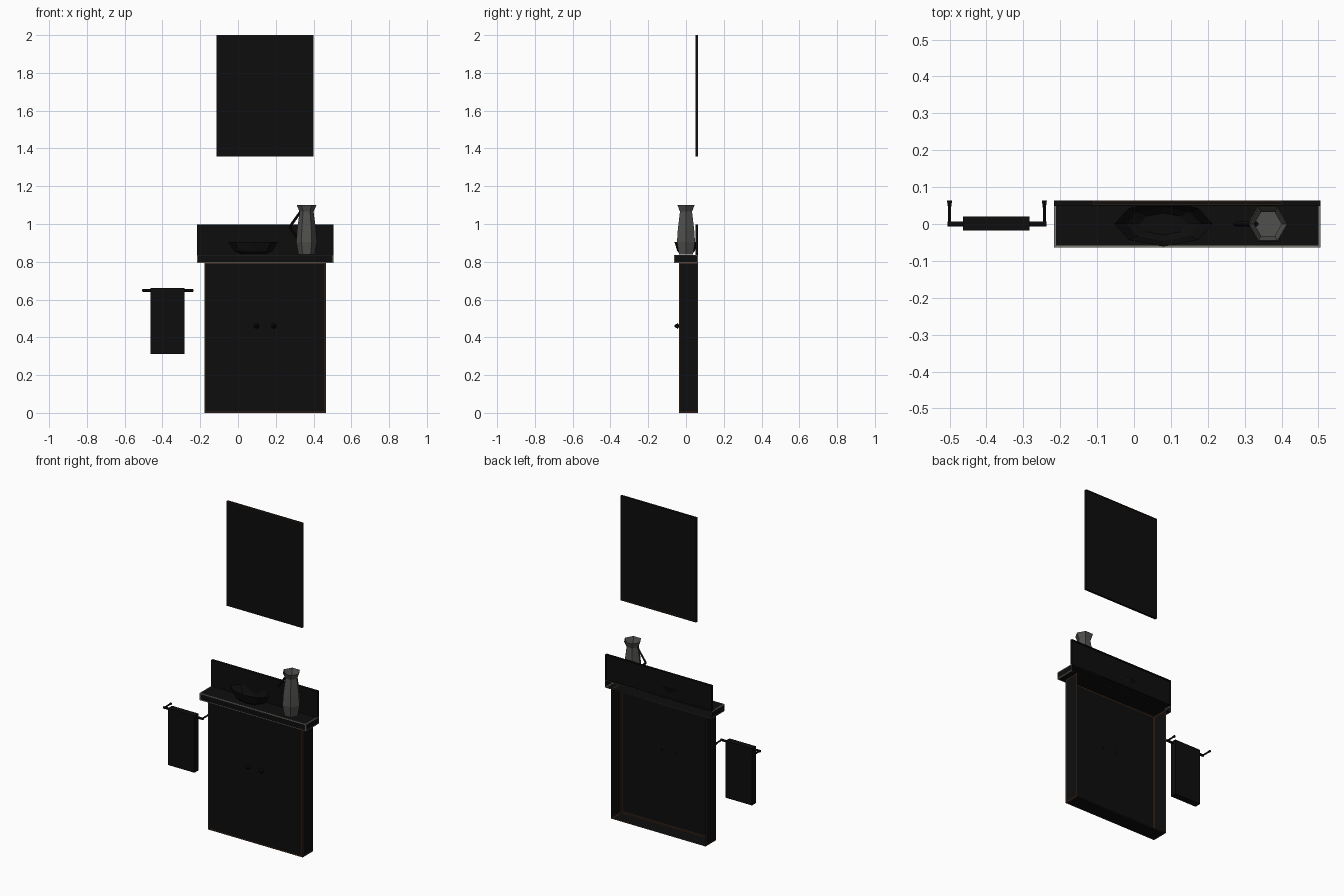
import bpy, bmesh, math
from mathutils import Vector

if "Cube" in bpy.data.objects:
    bpy.data.objects.remove(bpy.data.objects["Cube"])

def mat(name, c):
    m = bpy.data.materials.new(name)
    m.diffuse_color = (*c, 1)
    m.use_nodes = True
    m.node_tree.nodes["Principled BSDF"].inputs["Base Color"].default_value = m.diffuse_color
    return m

BLACK = mat("dark", (0.004, 0.004, 0.004))
WOOD = mat("wood_edge", (0.045, 0.02, 0.01))
STONE = mat("stone_edge", (0.2, 0.2, 0.18))
CLAY = mat("jug_grey", (0.08, 0.08, 0.075))
CX, BACK = 0.144, 0.064

def finish(name, bm, mats):
    me = bpy.data.meshes.new(name)
    bm.to_mesh(me)
    bm.free()
    for m in mats:
        me.materials.append(m)
    ob = bpy.data.objects.new(name, me)
    bpy.context.collection.objects.link(ob)
    return ob

def box(name, lo, hi, edge=None, border=0.01, open_back=True):
    """Box with optional open back and a coloured border on every face."""
    bm = bmesh.new()
    bmesh.ops.create_cube(bm, size=1)
    for v in bm.verts:
        v.co = Vector([lo[i] + (v.co[i] + 0.5) * (hi[i] - lo[i]) for i in range(3)])
    bm.normal_update()
    if open_back:
        bmesh.ops.delete(bm, geom=[f for f in bm.faces if f.normal.y > 0.9], context='FACES')
    if edge:
        b = min(border, 0.3 * min(h - l for l, h in zip(lo, hi)))
        r = bmesh.ops.inset_individual(bm, faces=bm.faces[:], thickness=b)
        for f in r['faces']:
            f.material_index = 1
    return finish(name, bm, [BLACK, edge or BLACK])

def lathe(name, profile, sides, centre, ratio, material, floor=False):
    """Rings of (radius, z) around a vertical axis, squashed in y by ratio."""
    bm = bmesh.new()
    rings = []
    for r, z in profile:
        rings.append([bm.verts.new((centre[0] + r * math.cos(a), centre[1] + ratio * r * math.sin(a), z))
                      for a in (2 * math.pi * i / sides for i in range(sides))])
    for lower, upper in zip(rings, rings[1:]):
        for i in range(sides):
            j = (i + 1) % sides
            bm.faces.new((lower[i], lower[j], upper[j], upper[i]))
    if floor:
        bm.faces.new(rings[0][::-1])
    return finish(name, bm, [material])

def rod(name, a, b, r1, r2, sides=6):
    a, b = Vector(a), Vector(b)
    bm = bmesh.new()
    bmesh.ops.create_cone(bm, cap_ends=True, segments=sides, radius1=r1, radius2=r2, depth=(b - a).length)
    m = (b - a).to_track_quat('Z', 'Y').to_matrix().to_4x4()
    m.translation = (a + b) / 2
    bm.transform(m)
    return finish(name, bm, [BLACK])

# Cabinet, countertop, backsplash and mirror, all open towards the wall
box("cabinet", (CX - 0.322, -0.038, 0), (CX + 0.322, BACK, 0.794), WOOD)
box("countertop", (CX - 0.361, -0.0635, 0.794), (CX + 0.361, BACK, 0.837), STONE, 0.007)
box("backsplash", (CX - 0.361, 0.049, 0.837), (CX + 0.361, BACK, 0.997))
box("mirror", (CX - 0.257, 0.05, 1.358), (CX + 0.257, BACK, 2.0), WOOD, 0.012)

# Doors and pointed knobs
for side, s in (("left", -1), ("right", 1)):
    xs = sorted((CX + s * 0.04, CX + s * 0.284))
    bm = bmesh.new()
    door = bm.faces.new([bm.verts.new((x, -0.039, z)) for x, z in
                         ((xs[0], 0.069), (xs[1], 0.069), (xs[1], 0.727), (xs[0], 0.727))])
    for f in bmesh.ops.inset_individual(bm, faces=[door], thickness=0.012, depth=0.002)['faces']:
        f.material_index = 1
    finish(side + "_door", bm, [BLACK, WOOD])
    x = CX + s * 0.046
    rod(side + "_knob", (x, -0.044, 0.46), (x, -0.061, 0.46), 0.015, 0.004)
    rod(side + "_knob_stem", (x, -0.036, 0.46), (x, -0.044, 0.46), 0.005, 0.015)

# Wash bowl and jug
lathe("wash_bowl", [(0.065, 0.84), (0.1, 0.856), (0.133, 0.905)], 8, (0.08, 0), 0.46, BLACK, True)
lathe("jug", [(0.043, 0.838), (0.055, 0.905), (0.05, 0.97), (0.037, 1.065), (0.052, 1.1)],
      6, (0.363, 0), 1.0, CLAY, True)
handle = [(0.333, 0, 1.068), (0.274, 0, 0.985), (0.318, 0, 0.92)]
for i in range(2):
    rod("jug_handle_%d" % (i + 1), handle[i], handle[i + 1], 0.007, 0.007, 4)

# Towel rail with flared wall mounts, and the hanging towel
BZ = 0.648
rod("towel_rail", (-0.505, 0, BZ), (-0.237, 0, BZ), 0.008, 0.008)
for side, x in (("left", -0.5), ("right", -0.243)):
    rod(side + "_rail_arm", (x, 0, BZ), (x, 0.045, BZ), 0.005, 0.005)
    rod(side + "_rail_mount", (x, 0.045, BZ), (x, BACK, BZ), 0.005, 0.008)
box("towel", (-0.463, -0.018, 0.312), (-0.283, 0.021, 0.661), open_back=False)
